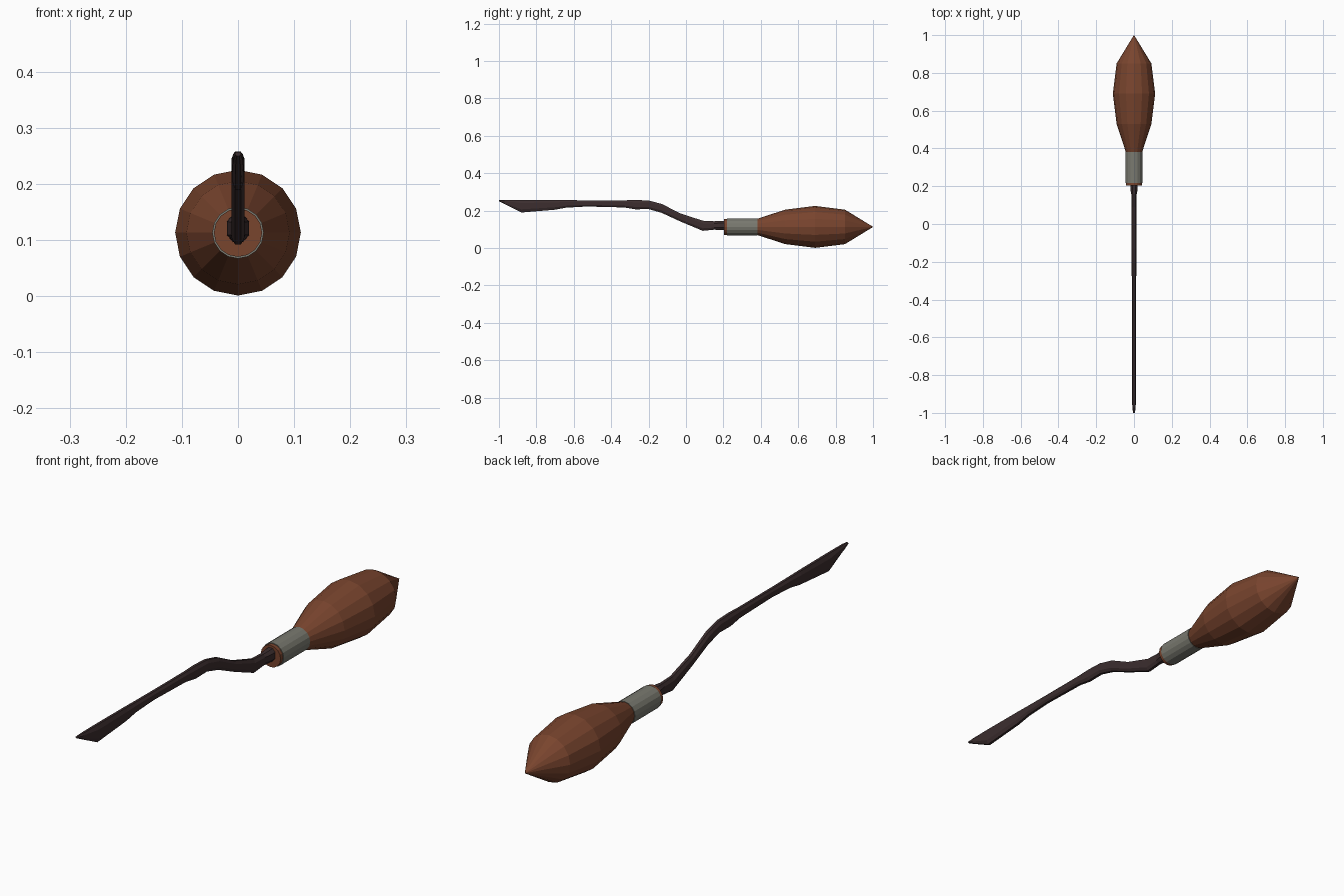
import bpy, math

if "Cube" in bpy.data.objects:
    bpy.data.objects.remove(bpy.data.objects["Cube"])

def material(name, rgb):
    m = bpy.data.materials.new(name)
    m.diffuse_color = (*rgb, 1)
    m.use_nodes = True
    m.node_tree.nodes["Principled BSDF"].inputs["Base Color"].default_value = m.diffuse_color
    return m

brown = material("reddish brown", (0.19, 0.058, 0.027))
grey = material("warm grey", (0.19, 0.19, 0.16))
dark = material("dark wood", (0.045, 0.027, 0.028))

def loft(name, rings, mat):
    """Skin a list of equal-sized point rings and cap both ends."""
    n = len(rings[0])
    verts = [p for r in rings for p in r]
    faces = [(i*n + j, i*n + (j+1) % n, (i+1)*n + (j+1) % n, (i+1)*n + j)
             for i in range(len(rings) - 1) for j in range(n)]
    faces += [tuple(reversed(range(n))), tuple(range(len(verts) - n, len(verts)))]
    me = bpy.data.meshes.new(name)
    me.from_pydata(verts, [], faces)
    me.materials.append(mat)
    ob = bpy.data.objects.new(name, me)
    bpy.context.collection.objects.link(ob)
    return ob

AXIS_Z, SIDES = 0.113, 16

def lathe(name, profile, mat):
    """Revolve (y, radius) pairs about the long axis."""
    angles = [-2 * math.pi * j / SIDES for j in range(SIDES)]
    return loft(name, [[(r * math.cos(a), y, AXIS_Z + r * math.sin(a)) for a in angles]
                       for y, r in profile], mat)

# Bristle bundle, running through the band to a short collar
lathe("bristles", [(0.203, 0.043), (0.38, 0.043), (0.53, 0.092), (0.69, 0.112),
                   (0.85, 0.092), (1.0, 0.0005)], brown)

# Metal band
lathe("band", [(0.218, 0.046), (0.382, 0.046)], grey)

# Curved handle: y, bottom z, top z, half width
stations = [(-1.0, 0.250, 0.257, 0.005), (-0.97, 0.235, 0.258, 0.009),
            (-0.88, 0.190, 0.258, 0.011), (-0.70, 0.205, 0.257, 0.011),
            (-0.64, 0.216, 0.256, 0.011), (-0.53, 0.222, 0.255, 0.011),
            (-0.33, 0.217, 0.255, 0.011), (-0.27, 0.207, 0.257, 0.012),
            (-0.20, 0.208, 0.254, 0.012), (-0.13, 0.188, 0.236, 0.012),
            (-0.03, 0.142, 0.185, 0.012), (0.09, 0.092, 0.146, 0.012),
            (0.15, 0.098, 0.143, 0.013), (0.18, 0.097, 0.145, 0.019),
            (0.23, 0.095, 0.147, 0.020)]
section = [(0.45, 1), (1, 0.5), (1, -0.5), (0.45, -1),
           (-0.45, -1), (-1, -0.5), (-1, 0.5), (-0.45, 1)]
loft("handle", [[(w * u, y, (lo + hi) / 2 + v * (hi - lo) / 2) for u, v in section]
                for y, lo, hi, w in stations], dark)
